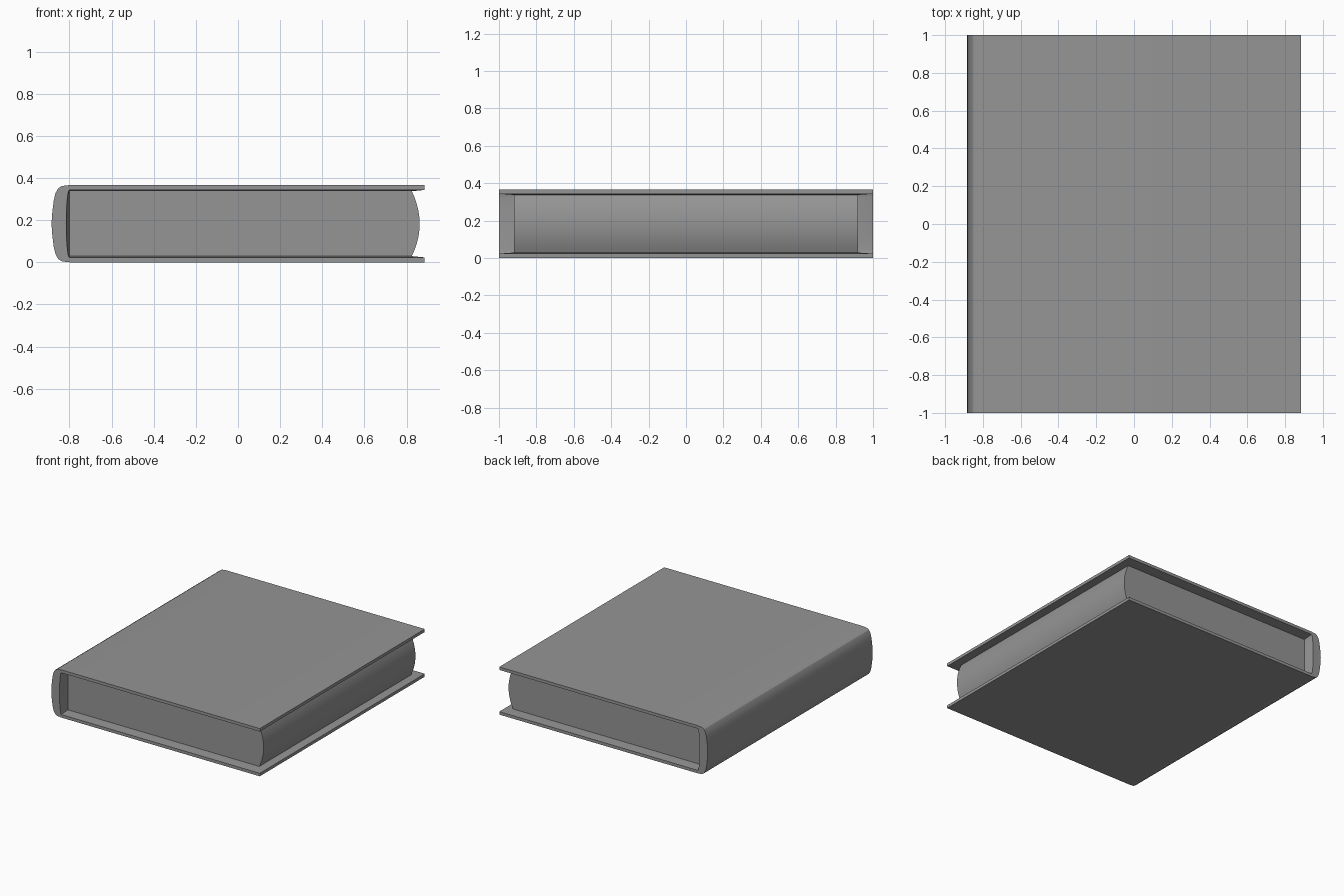
import bpy, bmesh, math

if "Cube" in bpy.data.objects:
    bpy.data.objects.remove(bpy.data.objects["Cube"])

MID = 0.183              # half of the book's thickness
EDGE, PAGE_EDGE, HINGE = 0.885, 0.825, -0.80
HALF_LEN, PAGE_LEN = 1.0, 0.92

grey = bpy.data.materials.new("plain grey")
grey.use_nodes = True
colour = (0.30, 0.30, 0.30, 1)
grey.diffuse_color = colour
grey.node_tree.nodes["Principled BSDF"].inputs["Base Color"].default_value = colour


def make_object(name, bm):
    bmesh.ops.recalc_face_normals(bm, faces=bm.faces)
    mesh = bpy.data.meshes.new(name)
    bm.to_mesh(mesh)
    bm.free()
    mesh.materials.append(grey)
    obj = bpy.data.objects.new(name, mesh)
    bpy.context.collection.objects.link(obj)
    bpy.ops.object.select_all(action='DESELECT')
    obj.select_set(True)
    bpy.context.view_layer.objects.active = obj
    bpy.ops.object.shade_smooth_by_angle(angle=math.radians(28))
    return obj


def mirrored(half):
    """Complete a top half profile (x, height above middle) downwards."""
    return half + [(x, -h) for x, h in reversed(half) if h > 0]


def ring(bm, profile, y):
    return [bm.verts.new((x, y, MID + h)) for x, h in profile]


def bridge(bm, a, b):
    for i in range(len(a) - 1):
        bm.faces.new((a[i], a[i + 1], b[i + 1], b[i]))


# Cover profiles: rounded spine outside, shallow hollow inside
outer = mirrored([(EDGE, MID), (PAGE_EDGE, MID), (HINGE, MID),
                  (-0.835, 0.179), (-0.853, 0.168), (-0.866, 0.145),
                  (-0.874, 0.112), (-0.881, 0.057), (-0.885, 0)])


def inner(height, bulge):
    steps = 6
    arc = [(HINGE - bulge * math.sin(math.pi / 2 * i / steps),
            height * math.cos(math.pi / 2 * i / steps)) for i in range(steps)]
    return mirrored([(EDGE, 0.160), (PAGE_EDGE, height)] + arc + [(HINGE - bulge, 0)])


# Cover: boards and spine in one piece, the inside tapering in to the pages
bm = bmesh.new()
shell = [ring(bm, outer, y) for y in (-HALF_LEN, HALF_LEN)]
lining = [ring(bm, inner(h, b), y) for y, h, b in (
    (-HALF_LEN, 0.160, 0.015), (-PAGE_LEN, 0.154, 0),
    (PAGE_LEN, 0.154, 0), (HALF_LEN, 0.160, 0.015))]
bridge(bm, *shell)
for a, b in zip(lining, lining[1:]):
    bridge(bm, a, b)
bridge(bm, shell[0], lining[0])
bridge(bm, shell[1], lining[3])
for end in (0, -1):
    bm.faces.new([shell[0][end], shell[1][end]] + [r[end] for r in reversed(lining)])
make_object("cover", bm)

# Page block: straight at the spine, rounded at the fore edge
bm = bmesh.new()
steps = 10
fore_edge = []
for i in range(steps + 1):
    t = 1 - 2 * i / steps
    fore_edge.append((PAGE_EDGE + 0.037 * (1 - abs(t) ** 2), 0.154 * t))
pages = [(HINGE, 0.154)] + fore_edge + [(HINGE, -0.154)]
front, back = (ring(bm, pages, y) for y in (-PAGE_LEN, PAGE_LEN))
bridge(bm, front + front[:1], back + back[:1])
bm.faces.new(front)
bm.faces.new(back)
make_object("page_block", bm)
